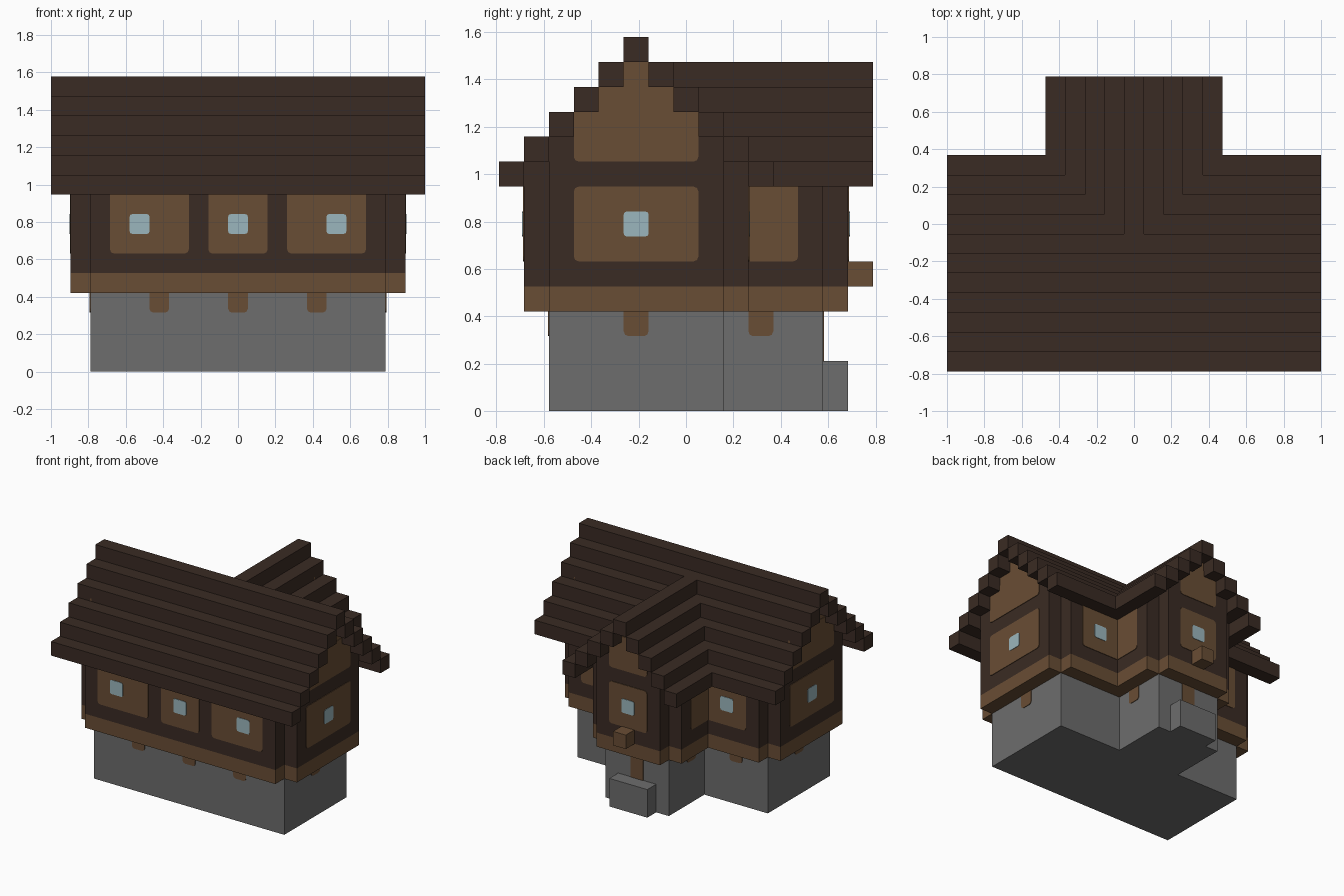
import bpy
import bmesh
from mathutils import Vector

U = 2 / 19  # one building block

cube = bpy.data.objects.get("Cube")
if cube:
    bpy.data.objects.remove(cube, do_unlink=True)


def material(name, r, g, b):
    m = bpy.data.materials.new(name)
    m.use_nodes = True
    m.diffuse_color = (r, g, b, 1)
    m.node_tree.nodes["Principled BSDF"].inputs["Base Color"].default_value = (r, g, b, 1)
    return m


DARK = material("dark_timber", 0.042, 0.024, 0.017)
WOOD = material("brown_planks", 0.141, 0.075, 0.035)
STONE = material("grey_stone", 0.153, 0.153, 0.153)
GLASS = material("pale_blue_glass", 0.33, 0.47, 0.51)


def build(name, mat, boxes, axis=None, radius=0.2):
    """Boxes as (x0, x1, y0, y1, z0, z1) in blocks; edges along axis are rounded."""
    bm = bmesh.new()
    for x0, x1, y0, y1, z0, z1 in boxes:
        part = bmesh.ops.create_cube(bm, size=1)
        size = Vector((x1 - x0, y1 - y0, z1 - z0)) * U
        mid = Vector((x0 + x1, y0 + y1, z0 + z1)) * U / 2
        for v in part["verts"]:
            v.co = Vector(a * b for a, b in zip(v.co, size)) + mid
        if axis is not None:
            edges = {e for v in part["verts"] for e in v.link_edges
                     if abs((e.verts[0].co - e.verts[1].co)[axis]) > 1e-5}
            bmesh.ops.bevel(bm, geom=list(edges), offset=radius * U,
                            segments=2, affect='EDGES', profile=0.5)
    mesh = bpy.data.meshes.new(name)
    bm.to_mesh(mesh)
    bm.free()
    mesh.materials.append(mat)
    obj = bpy.data.objects.new(name, mesh)
    bpy.context.collection.objects.link(obj)
    return obj


def both(boxes):
    """Add copies mirrored across x = 0."""
    return boxes + [(-b[1], -b[0], *b[2:]) for b in boxes]


def on_y(face, side, x0, x1, z0, z1, t=0.04):
    """Thin plate on a wall facing front or back."""
    a, b = sorted((face - side * 0.1, face + side * t))
    return (x0, x1, a, b, z0, z1)


def on_x(face, y0, y1, z0, z1, t=0.04):
    """Thin plate on a wall facing +x."""
    return (face - 0.1, face + t, y0, y1, z0, z1)


# Stone base with rear wing and doorstep
build("stone_base", STONE, [(-7.5, 7.5, -5.5, 1.5, 0, 4), (-2.5, 2.5, 1, 5.5, 0, 4)])
build("doorstep", STONE, [(-1.5, 1.5, 5.5, 6.5, 0, 2)])

# Overhanging upper storey with notched corners
MAIN_ENDS, MAIN_SIDES = (-8.5, 8.5, -5.5, 1.5), (-7.5, 7.5, -6.5, 2.5)
WING_SIDES, WING_END = (-3.5, 3.5, 1, 5.5), (-2.5, 2.5, 1, 6.5)
build("floor_band", WOOD, [p + (4, 5) for p in (MAIN_ENDS, MAIN_SIDES, WING_SIDES, WING_END)])
build("timber_walls", DARK, [MAIN_ENDS + (5, 11), MAIN_SIDES + (5, 10),
                             WING_SIDES + (5, 10), WING_END + (5, 11)])

# Stepped gable tops
build("main_gables", WOOD, [(-8.5, 8.5, -2 - h, -2 + h, 14 - h - 0.5, 14.5 - h)
                            for h in (0.5, 1.5, 2.5)])
build("wing_gable", WOOD, [(-h, h, -1, 6.5, 13 - h - 0.5, 13.5 - h) for h in (0.5, 1.5)])

# Stepped roofs made of long beams
main_roof = [(-9.5, 9.5, -2.5, -1.5, 14, 15)]
wing_roof = [(-0.5, 0.5, -0.5, 7.5, 13, 14)]
for i in range(5):
    main_roof += [(-9.5, 9.5, -7.5 + i, -6.5 + i, 9 + i, 10 + i),
                  (-9.5, 9.5, 2.5 - i, 3.5 - i, 9 + i, 10 + i)]
for i in range(4):
    wing_roof += both([(3.5 - i, 4.5 - i, 3.5 - i, 7.5, 9 + i, 10 + i)])
build("main_roof", DARK, main_roof)
build("wing_roof", DARK, wing_roof)

# Plank panels; tops run up into the eaves where the roof covers them
build("front_panels", WOOD, both([on_y(-6.5, -1, 2.5, 6.5, 6, 9.5)])
      + [on_y(-6.5, -1, -1.5, 1.5, 6, 9.5)], 1)
build("back_panels", WOOD, both([on_y(2.5, 1, 2.5, 6.5, 6, 9.5)])
      + [on_y(6.5, 1, -1.5, 1.5, 6, 9), on_y(6.5, 1, -1.5, 1.5, 10, 12.4)], 1)
build("end_panels", WOOD, both([on_x(8.5, -4.5, 0.5, 6, 9), on_x(8.5, -4.5, 0.5, 10, 12.4)]), 0)
build("wing_side_panels", WOOD, both([on_x(3.5, 1.5, 4.5, 6, 9.5)]), 0)

# Windows
T = 0.07
build("front_windows", GLASS, both([on_y(-6.5, -1, 4.7 - 0.2, 5.5, 7, 8, T)])
      + [on_y(-6.5, -1, -0.5, 0.5, 7, 8, T)], 1, 0.12)
build("back_windows", GLASS, both([on_y(2.5, 1, 4.5, 5.5, 7, 8, T)])
      + [on_y(6.5, 1, -0.5, 0.5, 7, 8, T)], 1, 0.12)
build("end_windows", GLASS, both([on_x(8.5, -2.5, -1.5, 7, 8, T)]), 0, 0.12)

# Beam ends flush in the stone, and the plank over the doorstep
build("front_beam_ends", WOOD, both([on_y(-5.5, -1, 3.5, 4.5, 3, 4.4)])
      + [on_y(-5.5, -1, -0.5, 0.5, 3, 4.4)], 1)
build("side_beam_ends", WOOD, both([on_x(7.5, -2.5, -1.5, 3, 4.4),
                                    on_x(2.5, 2.5, 3.5, 3, 4.4)]), 0)
build("back_beam_end", WOOD, [on_y(1.5, 1, -5.5, -4.5, 3, 4.4)], 1)
build("door_plank", WOOD, [on_y(5.5, 1, -0.5, 0.5, 1.7, 4.4)], 1)

# Small block below the rear window
build("window_box", WOOD, [(-0.5, 0.5, 6.5, 7.5, 5, 6)])
